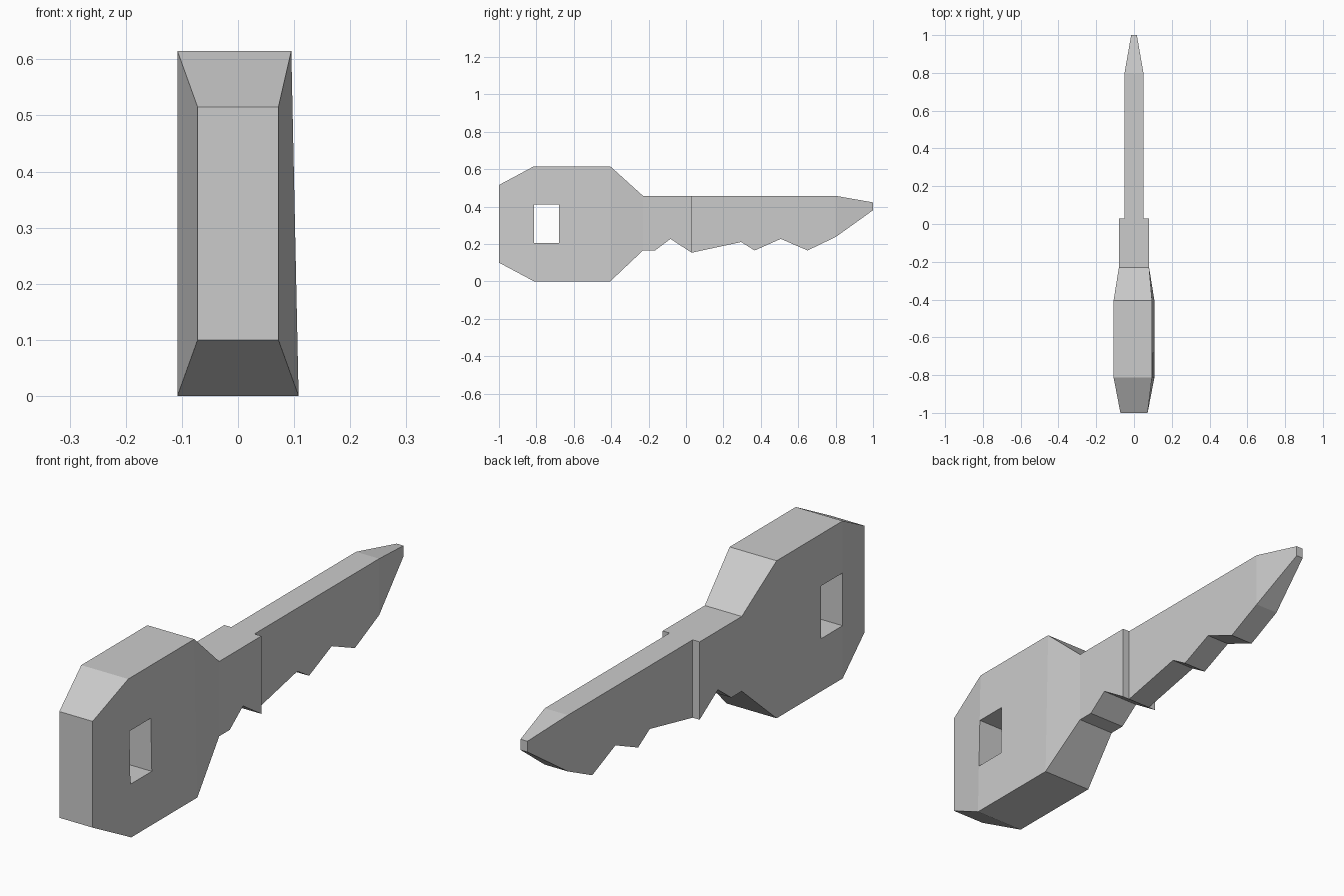
import bpy
import bmesh

if "Cube" in bpy.data.objects:
    bpy.data.objects.remove(bpy.data.objects["Cube"])


def loft(name, stations):
    """Skin rectangular sections (y, z_low, z_high, half_width, top_right_x)."""
    bm = bmesh.new()
    rings = []
    for y, lo, hi, w, tr in stations:
        corners = [(-w, lo), (w, lo), (tr, hi), (-w, hi)]
        rings.append([bm.verts.new((x, y, z)) for x, z in corners])
    for a, b in zip(rings, rings[1:]):
        for i in range(4):
            j = (i + 1) % 4
            bm.faces.new((a[i], a[j], b[j], b[i]))
    bm.faces.new(rings[0])
    bm.faces.new(rings[-1])
    bmesh.ops.recalc_face_normals(bm, faces=bm.faces)
    mesh = bpy.data.meshes.new(name)
    bm.to_mesh(mesh)
    bm.free()
    obj = bpy.data.objects.new(name, mesh)
    bpy.context.collection.objects.link(obj)
    return obj


# Grip: octagonal bow narrowing into the collar, top right edge slightly pulled in
grip = loft("key_grip", [
    (-1.00, 0.10, 0.515, 0.072, 0.072),
    (-0.813, 0.00, 0.615, 0.108, 0.095),
    (-0.405, 0.00, 0.615, 0.108, 0.095),
    (-0.23, 0.165, 0.457, 0.08, 0.08),
    (-0.165, 0.165, 0.457, 0.08, 0.08),
    (-0.083, 0.227, 0.457, 0.08, 0.08),
    (0.03, 0.153, 0.457, 0.08, 0.08),
])

# Blade: toothed underside and tapered tip
teeth = [(0.03, 0.153), (0.295, 0.21), (0.367, 0.165), (0.507, 0.227),
         (0.65, 0.165), (0.80, 0.237)]
loft("key_blade", [(y, z, 0.457, 0.05, 0.05) for y, z in teeth]
     + [(1.0, 0.38, 0.422, 0.015, 0.015)])

# Ring hole through the grip
cutter = loft("hole_cutter", [(y, 0.206, 0.412, 0.3, 0.3) for y in (-0.812, -0.68)])
cutter.hide_render = True
mod = grip.modifiers.new("ring_hole", 'BOOLEAN')
mod.operation = 'DIFFERENCE'
mod.solver = 'EXACT'
mod.object = cutter
bpy.context.view_layer.objects.active = grip
bpy.ops.object.modifier_apply(modifier=mod.name)
bpy.data.objects.remove(cutter)
